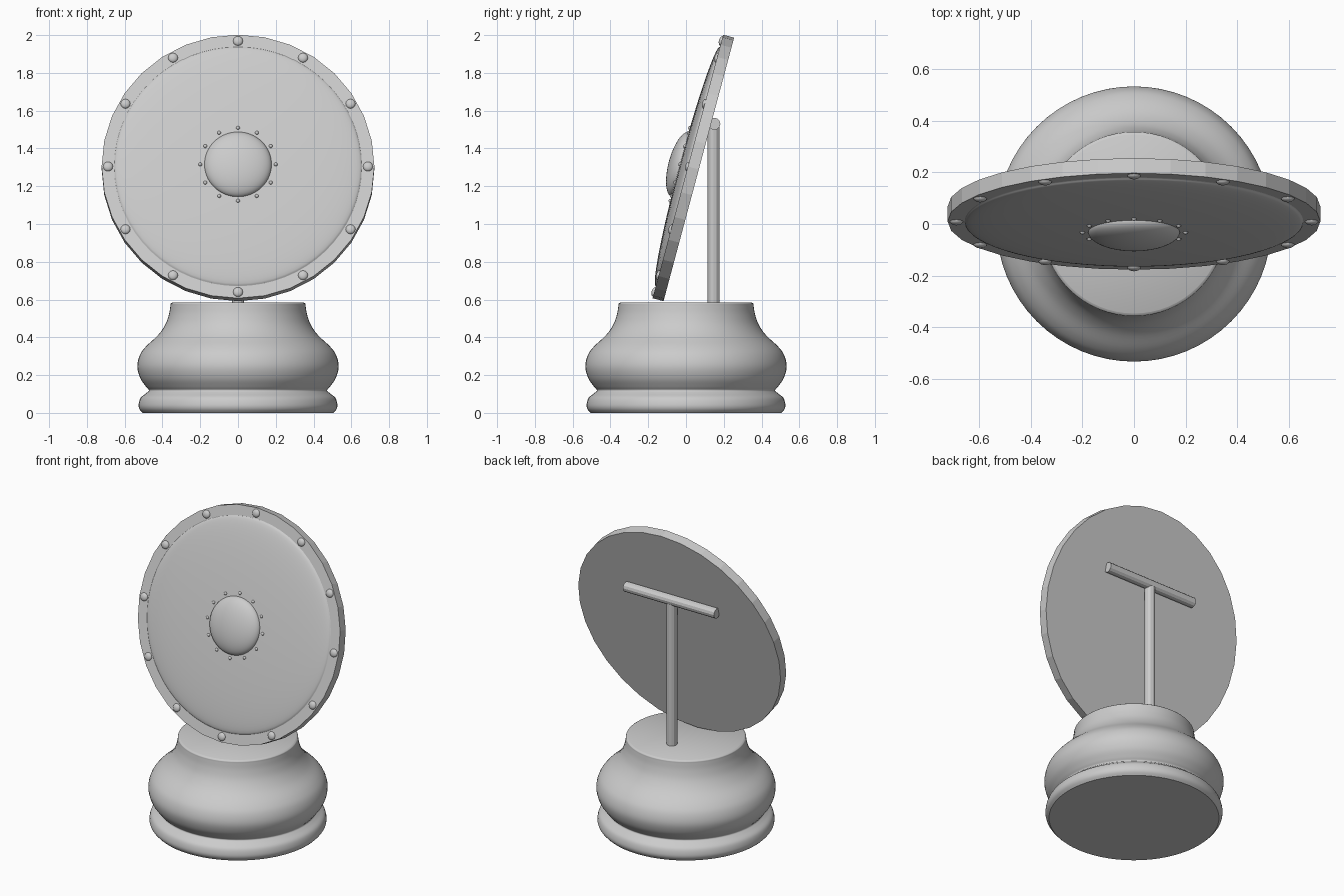
import bpy, bmesh, math
from mathutils import Matrix, Vector

if "Cube" in bpy.data.objects:
    bpy.data.objects.remove(bpy.data.objects["Cube"])

# Shield frame: local z is the shield's front normal, leaning back 15 degrees
SHIELD = Matrix.Translation((0, 0.01, 1.3045)) @ Matrix.Rotation(math.radians(75), 4, 'X')


def finish(bm, name, matrix=None, smooth=None):
    bmesh.ops.recalc_face_normals(bm, faces=bm.faces)
    mesh = bpy.data.meshes.new(name)
    bm.to_mesh(mesh)
    bm.free()
    ob = bpy.data.objects.new(name, mesh)
    bpy.context.collection.objects.link(ob)
    if matrix:
        ob.matrix_world = matrix
    if smooth:
        bpy.ops.object.select_all(action='DESELECT')
        ob.select_set(True)
        bpy.context.view_layer.objects.active = ob
        bpy.ops.object.shade_smooth_by_angle(angle=math.radians(smooth))
    return ob


def cylinder(name, radius, depth, sides, matrix):
    bm = bmesh.new()
    bmesh.ops.create_cone(bm, cap_ends=True, segments=sides, radius1=radius,
                          radius2=radius, depth=depth)
    return finish(bm, name, matrix)


def add_dome(bm, radius, height, centre, segs, rings):
    # upper half of a flattened sphere
    part = bmesh.new()
    bmesh.ops.create_uvsphere(part, u_segments=segs, v_segments=rings, radius=1)
    bmesh.ops.bisect_plane(part, geom=part.verts[:] + part.edges[:] + part.faces[:],
                           plane_co=(0, 0, 0), plane_no=(0, 0, 1), clear_inner=True)
    part.transform(Matrix.Translation(centre) @ Matrix.Diagonal((radius, radius, height, 1)))
    tmp = bpy.data.meshes.new("tmp")
    part.to_mesh(tmp)
    part.free()
    bm.from_mesh(tmp)
    bpy.data.meshes.remove(tmp)


def dome(name, radius, height, z):
    bm = bmesh.new()
    add_dome(bm, radius, height, (0, 0, z), 64, 32)
    finish(bm, name, SHIELD, 60)


def rivets(name, ring, z, radius, height):
    bm = bmesh.new()
    for i in range(12):
        a = math.radians(30 * i)
        add_dome(bm, radius, height, (ring * math.cos(a), ring * math.sin(a), z), 12, 8)
    finish(bm, name, SHIELD, 60)


def catmull(pts, steps=5):
    p = [Vector(q) for q in pts]
    p = [p[0]] + p + [p[-1]]
    out = []
    for a, b, c, d in zip(p, p[1:], p[2:], p[3:]):
        for k in range(steps):
            t = k / steps
            out.append(0.5 * (2 * b + (c - a) * t + (2 * a - 5 * b + 4 * c - d) * t * t
                              + (3 * b - a - 3 * c + d) * t ** 3))
    return out + [p[-1]]


# Turned pedestal
foot = catmull([(0.505, 0), (0.522, 0.02), (0.526, 0.045), (0.515, 0.08), (0.485, 0.105),
                (0.472, 0.12), (0.488, 0.14), (0.518, 0.185), (0.533, 0.245), (0.52, 0.305),
                (0.487, 0.352), (0.425, 0.41), (0.386, 0.465), (0.366, 0.52),
                (0.358, 0.565), (0.356, 0.578), (0.346, 0.585)])
bm = bmesh.new()
profile = [bm.verts.new((r, 0, z)) for r, z in foot]
edges = [bm.edges.new(e) for e in zip(profile, profile[1:])]
bmesh.ops.spin(bm, geom=profile + edges, cent=(0, 0, 0), axis=(0, 0, 1),
               angle=math.tau, steps=64)
bmesh.ops.remove_doubles(bm, verts=bm.verts, dist=1e-4)
bmesh.ops.holes_fill(bm, edges=[e for e in bm.edges if e.is_boundary], sides=0)
finish(bm, "pedestal", smooth=35)

# Stand: upright post and crossbar
cylinder("stand_post", 0.032, 0.97, 12, Matrix.Translation((0, 0.146, 1.055)))
cylinder("stand_crossbar", 0.032, 0.66, 12,
         Matrix.Translation((0, 0.15, 1.53)) @ Matrix.Rotation(math.pi / 2, 4, 'Y'))

# Shield: faceted disc, shallow dome, central boss
cylinder("shield_disc", 0.722, 0.06, 32, SHIELD @ Matrix.Translation((0, 0, -0.03)))
dome("shield_face", 0.656, 0.045, 0)
dome("shield_boss", 0.178, 0.064, 0.04)

# Rivets on the rim and around the boss
rivets("rim_rivets", 0.688, 0, 0.026, 0.014)
rivets("boss_rivets", 0.2, 0.042, 0.01, 0.01)
